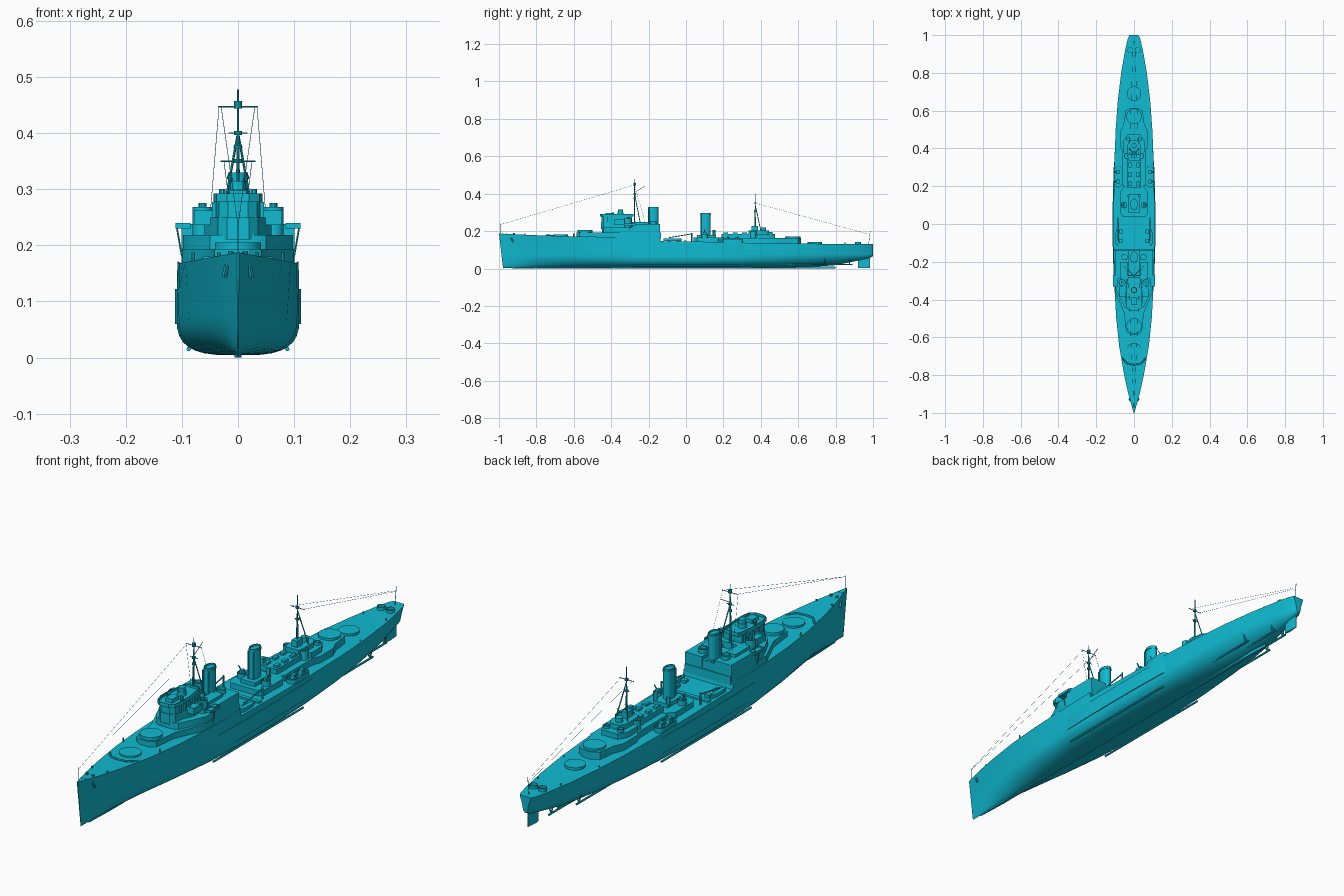
import bpy, bmesh
from math import sin, cos, pi, radians
from mathutils import Vector

if "Cube" in bpy.data.objects:
    bpy.data.objects.remove(bpy.data.objects["Cube"])

paint = bpy.data.materials.new("teal_paint")
paint.diffuse_color = (0.005, 0.5, 0.65, 1)
paint.use_nodes = True
paint.node_tree.nodes["Principled BSDF"].inputs["Base Color"].default_value = paint.diffuse_color


def make(name, bm):
    bmesh.ops.recalc_face_normals(bm, faces=bm.faces)
    me = bpy.data.meshes.new(name)
    bm.to_mesh(me)
    bm.free()
    ob = bpy.data.objects.new(name, me)
    bpy.context.collection.objects.link(ob)
    me.materials.append(paint)
    bpy.ops.object.select_all(action='DESELECT')
    ob.select_set(True)
    bpy.context.view_layer.objects.active = ob
    bpy.ops.object.shade_smooth_by_angle(angle=radians(30))
    return ob


def loft(name, rings):
    bm = bmesh.new()
    vs = [[bm.verts.new(p) for p in r] for r in rings]
    n = len(vs[0])
    for a, b in zip(vs, vs[1:]):
        for i in range(n):
            bm.faces.new((a[i], a[(i + 1) % n], b[(i + 1) % n], b[i]))
    bm.faces.new(vs[0])
    bm.faces.new(vs[-1])
    return make(name, bm)


def prism(name, pts, z0, z1, wall=0, depth=0.01, taper=1):
    """Vertical extrusion of an outline; wall > 0 sinks the top to form a tub."""
    bm = bmesh.new()
    cx = sum(p[0] for p in pts) / len(pts)
    cy = sum(p[1] for p in pts) / len(pts)
    lo = [bm.verts.new((x, y, z0)) for x, y in pts]
    hi = [bm.verts.new((cx + (x - cx) * taper, cy + (y - cy) * taper, z1)) for x, y in pts]
    n = len(pts)
    for i in range(n):
        bm.faces.new((lo[i], lo[(i + 1) % n], hi[(i + 1) % n], hi[i]))
    bm.faces.new(lo)
    top = bm.faces.new(hi)
    bmesh.ops.recalc_face_normals(bm, faces=bm.faces)
    if wall:
        bmesh.ops.inset_individual(bm, faces=[top], thickness=wall)
        bmesh.ops.inset_individual(bm, faces=[top], thickness=1e-5, depth=-depth)
    return make(name, bm)


def sym(half):
    return half + [(-x, y) for x, y in reversed(half) if x > 0]


def rect(x0, x1, y0, y1):
    return [(x0, y0), (x1, y0), (x1, y1), (x0, y1)]


def ell(x, y, rx, ry=None, n=20):
    return [(x + rx * cos(2 * pi * i / n), y + (ry or rx) * sin(2 * pi * i / n)) for i in range(n)]


def pair(name, pts, *args, **kw):
    for side, s in (("right", 1), ("left", -1)):
        prism(f"{name}_{side}", [(s * x, y) for x, y in pts], *args, **kw)


def rod(name, a, b, r=0.002, n=6, r2=None):
    a, b = Vector(a), Vector(b)
    q = (b - a).to_track_quat('Z', 'Y')
    ring = lambda c, k: [c + q @ Vector((k * cos(2 * pi * i / n), k * sin(2 * pi * i / n), 0)) for i in range(n)]
    return loft(name, [ring(a, r), ring(b, r2 or r)])


def rod_pair(name, a, b, r=0.002):
    for side, s in (("right", 1), ("left", -1)):
        rod(f"{name}_{side}", (s * a[0], a[1], a[2]), (s * b[0], b[1], b[2]), r)


# Hull stations: y, deck half width, waterline half width, keel z, deck z, fullness
stations = [
    (-1, .002, .001, .004, .187, 2), (-.9, .03, .018, .004, .182, 1.6), (-.8, .052, .037, .004, .178, 1.6),
    (-.65, .078, .066, .004, .173, 1.9), (-.5, .094, .088, .004, .17, 2.3), (-.3, .105, .106, .004, .168, 2.9),
    (-.14, .108, .11, .004, .168, 3.2), (-.135, .108, .11, .004, .146, 3.2), (.1, .108, .11, .004, .143, 3.2),
    (.3, .105, .106, .004, .138, 2.8), (.5, .097, .096, .005, .135, 2.3), (.65, .086, .083, .007, .133, 1.9),
    (.8, .068, .062, .018, .131, 1.7), (.92, .047, .036, .042, .13, 1.8), (.98, .033, .022, .056, .13, 2),
    (1, .024, .012, .066, .13, 2)]
rings = []
for y, wd, ww, zk, zd, n in stations:
    zw = max(.08, zk + .025)
    side = []
    for i in range(9):
        a = pi / 2 * i / 8
        side.append((ww * sin(a) ** (2 / n), zw - (zw - zk) * max(cos(a), 0) ** (2 / n)))
    side += [((ww + wd) / 2, (zw + zd) / 2), (wd, zd)]
    loop = side[1:] + [(-x, z) for x, z in reversed(side[1:])] + [side[0]]
    rake = .022 if y == -1 else 0
    rings.append([(x, y + rake * (1 - z / zd), z) for x, z in loop])
loft("hull", rings)

# Keel, armour belt, bilge keels, rudder, shafts
prism("keel", sym([(.001, -.93), (.006, -.8), (.006, .7), (.001, .8)]), 0, .012)
pair("armour_belt", [(.1, -.3), (.108, -.27), (.1125, -.12), (.1125, .12), (.108, .3), (.1, .33)], .06, .122)
rod_pair("bilge_keel", (.088, -.28, .015), (.088, .28, .015), .004)
prism("rudder", sym([(.002, .92), (.005, .94), (.001, .985)]), .004, .07)
for label, x, y0, y1 in (("outer", .055, .5, .76), ("inner", .025, .64, .89)):
    rod_pair(label + "_shaft", (x, y0, .022), (x, y1, .022), .004)
    rod_pair(label + "_strut_a", (x, y1 - .015, .022), (x - .018, y1 - .02, .06), .003)
    rod_pair(label + "_strut_b", (x, y1 - .015, .022), (x + .01, y1 - .02, .07), .003)

# Forecastle fittings
for s in (1, -1):
    rod(f"breakwater_{s}", (0, -.745, .178), (s * .035, -.74, .178), .004)
    rod(f"breakwater_wing_{s}", (s * .035, -.74, .178), (s * .062, -.71, .176), .004)
pair("capstan", ell(.013, -.92, .005, n=10), .18, .19)
for y, x in ((-.96, .008), (-.86, .034), (-.6, .08), (.65, .078), (.85, .05)):
    pair("bollard", ell(x, y, .003, n=8), .128 if y > 0 else .168, .138 if y > 0 else .187)
rod_pair("anchor", (.02, -.935, .165), (.024, -.925, .145), .005)
rod("jackstaff", (0, -.99, .18), (0, -.99, .24), .0012)
rod("ensign_staff", (0, .975, .12), (0, .985, .2), .0012)

# Turret rings
prism("turret_ring_1", ell(0, -.67, .04, n=32), .165, .181)
prism("turret_ring_2", ell(0, -.54, .041, n=32), .17, .205)
prism("turret_ring_3", ell(0, .57, .041, n=32), .13, .172)
prism("turret_ring_4", ell(0, .69, .038, n=32), .12, .142)

# Forward superstructure
prism("fore_deckhouse", sym([(.02, -.585), (.042, -.57), (.052, -.47), (.082, -.4), (.1, -.36), (.1, -.135)]), .16, .193)
prism("bridge_base", sym([(.03, -.45), (.05, -.44), (.075, -.39), (.098, -.34), (.098, -.29), (.075, -.27)]), .19, .218)
pair("hangar", rect(.027, .101, -.29, -.138), .16, .238)
pair("hangar_roof_house", rect(.035, .075, -.29, -.2), .236, .25)
prism("funnel_casing", rect(-.028, .028, -.29, -.14), .16, .225)
prism("bridge_lower", sym([(.02, -.455), (.036, -.44), (.042, -.4), (.06, -.36), (.06, -.27)]), .21, .25)
prism("bridge_tower", sym([(.018, -.452), (.034, -.44), (.04, -.41), (.04, -.29)]), .245, .28)
prism("bridge_top", sym([(.02, -.46), (.038, -.447), (.044, -.41), (.044, -.36), (.036, -.3), (.03, -.28)]), .277, .292, .003, .009)
prism("bridge_wing", rect(-.078, .078, -.385, -.33), .236, .262, .003, .008)
prism("director_base", ell(0, -.35, .017), .28, .3)
prism("director", ell(0, -.35, .014, n=12), .3, .315)
prism("chart_house", rect(-.015, .015, -.43, -.39), .28, .298)
pair("bridge_sight", ell(.028, -.39, .006, n=10), .28, .3)
pair("bridge_tub", ell(.063, -.31, .018), .215, .268, .003, .012)
pair("bridge_gun_director", ell(.063, -.31, .007, n=10), .25, .275)
pair("side_platform", rect(.085, .111, -.33, -.27), .23, .24, .002, .006)
rod_pair("platform_brace", (.109, -.3, .232), (.1, -.3, .18), .0018)
pair("hangar_tub", ell(.05, -.175, .017), .236, .254, .003, .01)
for i in range(5):
    pair("tower_rib", rect(.039, .046, -.42 + i * .028, -.414 + i * .028), .25, .277)

# Funnels: lofted ovals with a cap band and open top
def funnel(name, y, z0, z1, rx, ry):
    prism(name, ell(0, y, rx, ry, 28), z0, z1, .003, .03)
    prism(name + "_band", ell(0, y, rx + .002, ry + .002, 28), z1 - .012, z1 - .006)
    prism(name + "_foot", ell(0, y, rx + .008, ry + .008, 28), z0, z0 + .03)
    pair(name + "_pipe", ell(rx * .7, y - ry * .9, .003, n=8), z0, z1 - .01)


funnel("fore_funnel", -.175, .2, .33, .018, .027)
funnel("aft_funnel", .105, .14, .298, .018, .027)

# Midships catapult deck, boat deck and guns
prism("catapult_track", rect(-.1, .1, -.012, .004), .14, .151)
prism("boat_deck", sym([(.06, .04), (.075, .06), (.075, .17), (.05, .2)]), .135, .165)
prism("funnel_house", rect(-.032, .032, .06, .16), .16, .18)
pair("light_gun_tub", ell(.053, .1, .017), .16, .185, .003, .01)
pair("light_gun", rect(.047, .059, .09, .11), .17, .195)
rod_pair("light_gun_barrels", (.055, .1, .19), (.068, .1, .208), .0025)
pair("searchlight", ell(.028, .15, .008, n=12), .175, .205)
rod_pair("crane_post", (.085, .03, .14), (.085, .03, .19), .004)
rod_pair("crane_jib", (.085, .03, .185), (.085, -.09, .165), .0025)
oval = [(.085 + .02 * cos(a) , .25 + .036 * (1 if sin(a) > 0 else -1) + .02 * sin(a))
        for a in [(i + .5) * pi / 8 for i in range(16)]]
pair("heavy_gun_bay", oval, .13, .157, .002, .012)
for y in (.225, .275):
    pair("heavy_gun_shield", rect(.076, .094, y - .012, y + .012), .14, .168, taper=.8)
    rod_pair("heavy_gun_barrel", (.088, y, .158), (.108, y, .17), .002)
for y in (-.1, -.05):
    pair("deck_locker", rect(.06, .08, y, y + .02), .14, .156)
pair("ship_boat", [(.09, -.12), (.099, -.1), (.099, -.05), (.09, -.025), (.082, -.05), (.082, -.1)], .146, .16)

# Aft superstructure
prism("aft_platform", sym([(.02, .615), (.045, .6), (.055, .53), (.072, .49), (.072, .41), (.06, .38), (.06, .2)]), .125, .163)
prism("aft_deckhouse", sym([(.035, .19), (.035, .36), (.055, .38), (.055, .44), (.035, .475)]), .16, .184)
prism("aft_control", sym([(.03, .335), (.034, .36), (.034, .42), (.02, .445)]), .18, .203)
prism("aft_director", ell(0, .415, .014), .2, .22)
prism("aft_tower", rect(-.012, .012, .35, .385), .2, .228)
pair("aft_tub", ell(.036, .36, .016), .16, .2, .003, .01)
pair("aft_director_tub", ell(.03, .45, .012), .16, .195, .003, .01)
for y in (.2, .25, .3):
    pair("aft_vent", rect(.014, .028, y, y + .025), .18, .193)
pair("stern_tub", ell(.02, .92, .016), .128, .142, .002, .01)

# Masts with legs, yards and lookouts
def mast(name, y, z0, ztop, zleg, spread, yards):
    rod(name, (0, y, z0), (0, y, ztop), .004, 8, .0015)
    rod_pair(name + "_leg", (spread, y + .035, z0), (0, y, zleg), .0022)
    for z, w in yards:
        rod(name + "_yard", (-w, y, z), (w, y, z), .0013)
        prism(name + "_lookout", ell(0, y, .007, n=10), z - .003, z + .004)


mast("fore_mast", -.275, .22, .478, .4, .033, ((.447, .036), (.4, .017), (.375, .008)))
mast("aft_mast", .37, .18, .4, .34, .03, ((.35, .031), (.305, .012)))
prism("mast_radar", ell(0, -.275, .007, n=10), .45, .457)
rod("signal_gaff", (0, -.27, .41), (0, -.22, .44), .0013)

# Rigging wires
for s in (1, -1):
    rod(f"fore_stay_{s}", (s * .03, -.275, .447), (0, -.99, .235), .0005, 4)
    rod(f"aft_stay_{s}", (s * .025, .37, .35), (s * .004, .97, .185), .0005, 4)
    rod(f"halyard_{s}", (s * .034, -.275, .445), (s * .05, -.22, .25), .0005, 4)
